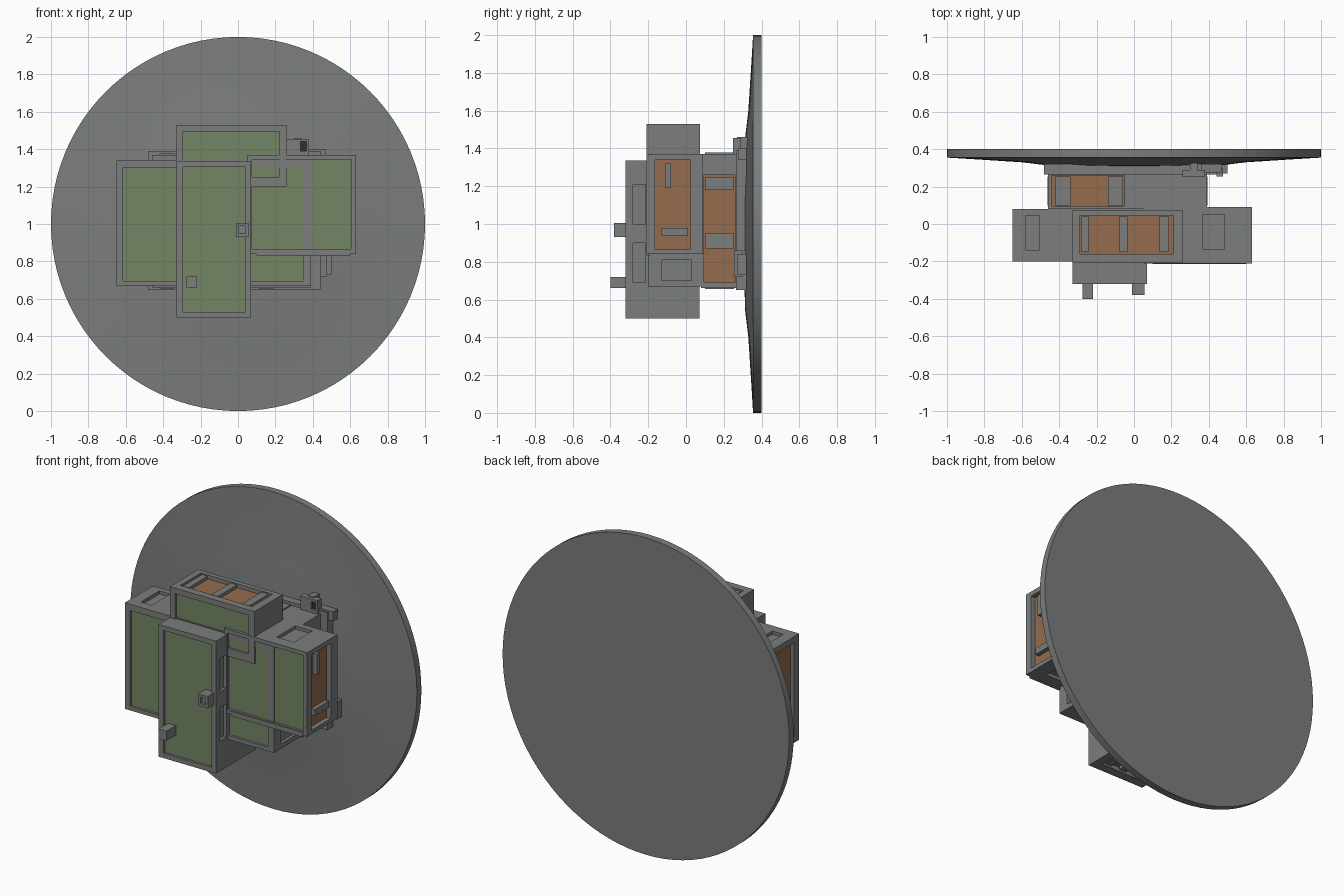
import bpy, bmesh, math

if "Cube" in bpy.data.objects:
    bpy.data.objects.remove(bpy.data.objects["Cube"])


def material(name, rgb):
    m = bpy.data.materials.new(name)
    m.diffuse_color = (*rgb, 1)
    m.use_nodes = True
    m.node_tree.nodes["Principled BSDF"].inputs["Base Color"].default_value = m.diffuse_color
    return m


GREY = material("grey metal", (0.20, 0.205, 0.205))
GREEN = material("green panel", (0.175, 0.235, 0.125))
BROWN = material("copper panel", (0.30, 0.15, 0.075))
DARK = material("dark gap", (0.03, 0.03, 0.025))
MATS = [GREY, GREEN, BROWN, DARK]
G, B, D = 1, 2, 3


def finish(name, bm):
    bmesh.ops.remove_doubles(bm, verts=bm.verts, dist=1e-5)
    bmesh.ops.recalc_face_normals(bm, faces=bm.faces)
    me = bpy.data.meshes.new(name)
    bm.to_mesh(me)
    bm.free()
    for m in MATS:
        me.materials.append(m)
    ob = bpy.data.objects.new(name, me)
    bpy.context.collection.objects.link(ob)
    return ob


def box(name, x, y, z, recess=None, mat=0):
    """Box from ranges. recess: {'+x': (u0, u1, v0, v1, depth, floor material)}"""
    ext, recess = (x, y, z), recess or {}
    bm = bmesh.new()
    for a in range(3):
        u, v = [i for i in range(3) if i != a]
        for s in (0, 1):
            def ring(r, h):
                out = []
                for i, j in ((0, 2), (1, 2), (1, 3), (0, 3)):
                    c = [0, 0, 0]
                    c[a], c[u], c[v] = h, r[i], r[j]
                    out.append(bm.verts.new(c))
                return out
            h = ext[a][s]
            outer = ring((*ext[u], *ext[v]), h)
            key = "-+"[s] + "xyz"[a]
            if key not in recess:
                bm.faces.new(outer).material_index = mat
                continue
            r = recess[key]
            top = ring(r, h)
            low = ring(r, h + (-r[4] if s else r[4]))
            for p, q in ((outer, top), (top, low)):
                for i in range(4):
                    k = (i + 1) % 4
                    bm.faces.new((p[i], p[k], q[k], q[i])).material_index = mat
            bm.faces.new(low).material_index = r[5]
    return finish(name, bm)


# Round back plate, slightly domed towards the front
bm = bmesh.new()
profile = [(0, .40), (1, .40), (1, .355), (.85, .346), (.6, .33), (.45, .312), (0, .305)]
vs = [bm.verts.new((r, y, 1)) for r, y in profile]
es = [bm.edges.new(p) for p in zip(vs, vs[1:])]
bmesh.ops.spin(bm, geom=vs + es, cent=(0, 0, 1), axis=(0, 1, 0),
               angle=2 * math.pi, steps=96)
plate = finish("back_plate", bm)
bpy.context.view_layer.objects.active = plate
plate.select_set(True)
bpy.ops.object.shade_smooth_by_angle(angle=math.radians(30))

# Mounting flange and core box joining the cabinets to the plate
box("mounting_flange", (-.48, .44), (.265, .32), (.65, 1.39))
box("core_box", (-.46, .39), (.08, .275), (.66, 1.37), {
    '+x': (.095, .26, .69, 1.26, .02, B), '-x': (.095, .26, .69, 1.26, .02, B),
    '+z': (-.44, -.05, .095, .26, .02, B), '-z': (-.44, -.05, .095, .26, .02, B)})
for i, (z0, z1) in enumerate(((.87, .95), (1.18, 1.25))):
    box(f"core_side_bar_right_{i}", (.36, .392), (.10, .255), (z0, z1))
    box(f"core_side_bar_left_{i}", (-.462, -.43), (.10, .255), (z0, z1))
for i, (x0, x1) in enumerate(((-.42, -.34), (-.14, -.06), (.11, .19))):
    box(f"core_top_bar_{i}", (x0, x1), (.10, .255), (1.34, 1.378))
    box(f"core_bottom_bar_{i}", (x0, x1), (.10, .255), (.655, .69))

# Wide left cabinet
box("wide_cabinet", (-.65, .39), (-.20, .08), (.67, 1.34), {
    '-y': (-.615, .35, .695, 1.30, .015, G),
    '+x': (-.13, .03, .70, .81, .02, 0),
    '-x': (-.15, .03, .71, 1.30, .025, B),
    '+z': (-.58, -.505, -.14, .045, .02, 0)})
box("left_side_bar", (-.645, -.62), (-.12, .01), (.80, .84))

# Right cabinet
box("right_cabinet", (.05, .63), (-.21, .09), (.84, 1.37), {
    '-y': (.075, .605, .865, 1.345, .015, G),
    '+x': (-.165, .025, .865, 1.34, .03, B),
    '+z': (.365, .485, -.135, .05, .02, 0),
    '-z': (.42, .54, -.135, .05, .02, 0)})
box("right_front_rail", (.10, .60), (-.215, -.19), (.832, .862))
box("right_side_bar", (.59, .627), (-.13, .01), (.94, .98))
box("right_side_handle", (.59, .627), (-.11, -.08), (1.19, 1.32))

# Top cabinet
box("top_cabinet", (-.33, .26), (-.208, .075), (1.20, 1.53), {
    '-y': (-.295, .22, 1.25, 1.495, .015, G),
    '+z': (-.29, .21, -.16, .045, .025, B)})
for i, (x0, x1) in enumerate(((-.28, -.24), (-.08, -.035), (.135, .185))):
    box(f"top_bar_{i}", (x0, x1), (-.15, .04), (1.49, 1.525))

# Tall front cabinet
box("tall_cabinet", (-.33, .07), (-.32, .072), (.50, 1.335), {
    '-y': (-.295, .04, .53, 1.305, .015, G),
    '+x': (-.28, -.215, .69, 1.21, .02, 0),
    '-x': (-.28, -.215, .69, 1.21, .02, 0),
    '-z': (-.28, .02, -.26, .02, .025, B)})
box("tall_side_divider", (-.329, .069), (-.29, -.205), (.90, 1.0))
for i, (x0, x1) in enumerate(((-.27, -.22), (-.15, -.10), (-.04, .01))):
    box(f"tall_bottom_bar_{i}", (x0, x1), (-.25, .01), (.505, .54))

# Front knobs
box("upper_knob", (-.012, .055), (-.38, -.30), (.93, 1.005),
    {'-y': (.003, .04, .948, .988, .015, 0)})
box("lower_knob", (-.275, -.22), (-.40, -.30), (.66, .72))

# Pipe brackets beside the core
box("upper_bracket", (.26, .38), (.25, .29), (1.36, 1.455),
    {'-y': (.335, .365, 1.39, 1.44, .015, D)})
box("upper_bracket_arm", (.30, .34), (.27, .33), (1.38, 1.46))
box("lower_bracket", (.39, .50), (.27, .32), (.73, .84))
box("lower_bracket_arm", (.44, .475), (.255, .30), (.72, .86))
box("side_bracket", (.36, .47), (.275, .32), (1.34, 1.40))
